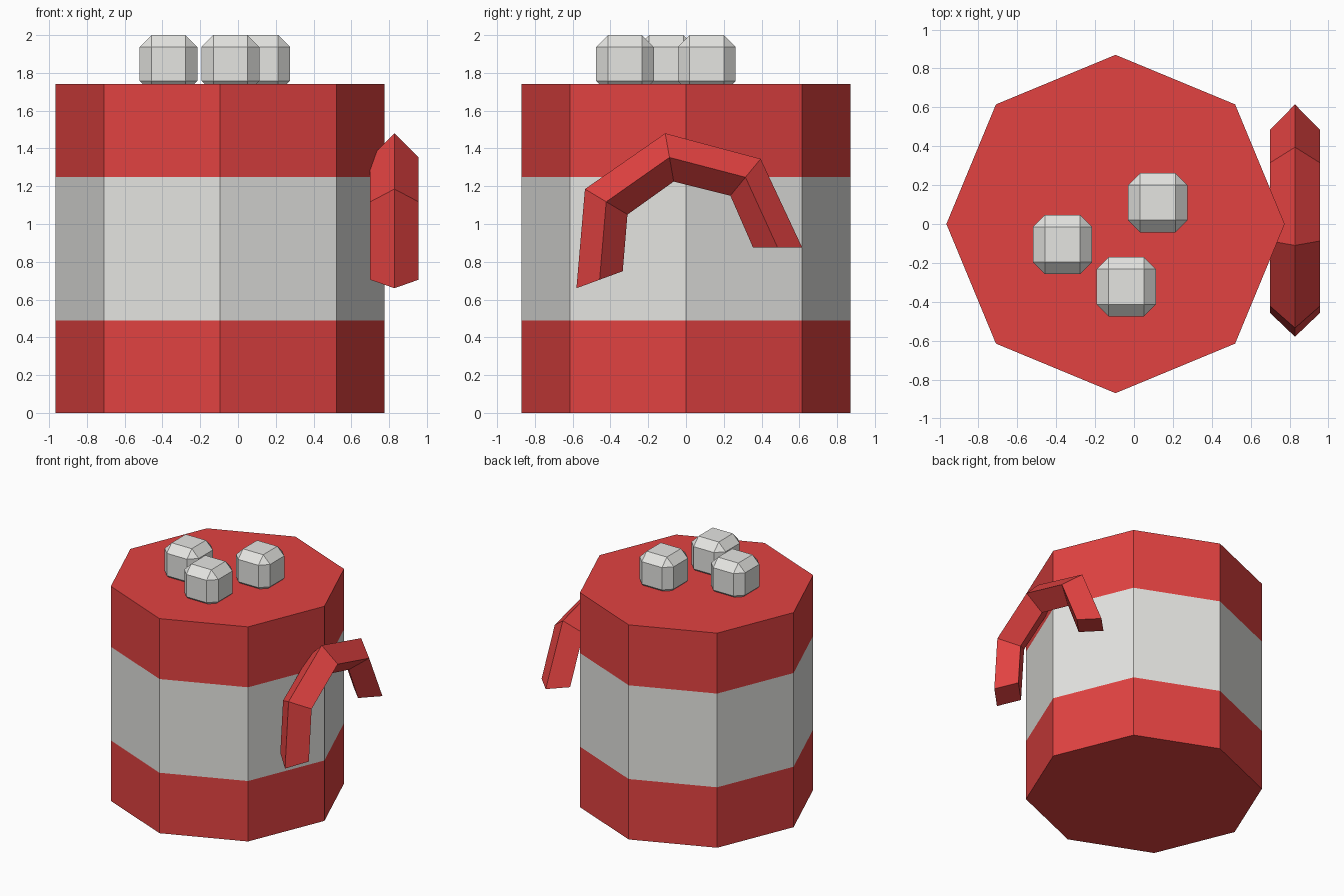
import bpy, bmesh, math
from mathutils import Matrix, Vector

cube = bpy.data.objects.get("Cube")
if cube:
    bpy.data.objects.remove(cube, do_unlink=True)


def material(name, rgb):
    m = bpy.data.materials.new(name)
    m.use_nodes = True
    m.diffuse_color = (*rgb, 1)
    m.node_tree.nodes["Principled BSDF"].inputs["Base Color"].default_value = (*rgb, 1)
    return m


red = material("red", (0.76, 0.055, 0.053))
pale = material("pale grey", (0.78, 0.78, 0.755))


def finish(name, bm, *mats):
    bmesh.ops.recalc_face_normals(bm, faces=bm.faces)
    mesh = bpy.data.meshes.new(name)
    bm.to_mesh(mesh)
    bm.free()
    for m in mats:
        mesh.materials.append(m)
    obj = bpy.data.objects.new(name, mesh)
    bpy.context.collection.objects.link(obj)
    return obj


# Octagonal mug body, cut into three bands
HEIGHT, BAND_LOW, BAND_HIGH = 1.74, 0.49, 1.25
bm = bmesh.new()
bmesh.ops.create_cone(bm, cap_ends=True, segments=8, radius1=0.87, radius2=0.87,
                      depth=HEIGHT, matrix=Matrix.Translation((-0.095, 0, HEIGHT / 2)))
for z in (BAND_LOW, BAND_HIGH):
    bmesh.ops.bisect_plane(bm, geom=bm.verts[:] + bm.edges[:] + bm.faces[:],
                           plane_co=(0, 0, z), plane_no=(0, 0, 1))
for f in bm.faces:
    f.material_index = int(BAND_LOW < f.calc_center_median().z < BAND_HIGH)
finish("mug_body", bm, red, pale)

# Handle: diamond section swept between an outer and an inner ridge (y, z)
outer = [(-0.58, 0.66), (-0.535, 1.185), (-0.11, 1.48), (0.395, 1.345), (0.615, 0.875)]
inner = [(-0.335, 0.75), (-0.31, 1.05), (-0.065, 1.225), (0.235, 1.15), (0.355, 0.875)]
HANDLE_X, HALF_WIDTH = 0.828, 0.128
bm = bmesh.new()
rings = []
for o, i in zip(outer, inner):
    a, b = Vector((HANDLE_X, *o)), Vector((HANDLE_X, *i))
    side = Vector((HALF_WIDTH, 0, 0))
    mid = (a + b) / 2
    rings.append([bm.verts.new(p) for p in (a, mid + side, b, mid - side)])
for r, s in zip(rings, rings[1:]):
    for k in range(4):
        n = (k + 1) % 4
        bm.faces.new((r[k], r[n], s[n], s[k]))
bm.faces.new(rings[0])
bm.faces.new(rings[-1])
finish("handle", bm, red)

# Chamfered cubes resting partly sunk in the top
SIZE = 0.305
for n, (x, y) in enumerate([(-0.368, -0.105), (-0.04, -0.323), (0.122, 0.11)], 1):
    bm = bmesh.new()
    bmesh.ops.create_cube(bm, size=SIZE, matrix=Matrix.Translation((x, y, 2 - SIZE / 2)))
    bmesh.ops.bevel(bm, geom=bm.edges[:], offset=0.062, segments=1,
                    affect='EDGES', profile=0.5)
    finish(f"marshmallow_{n}", bm, pale)
